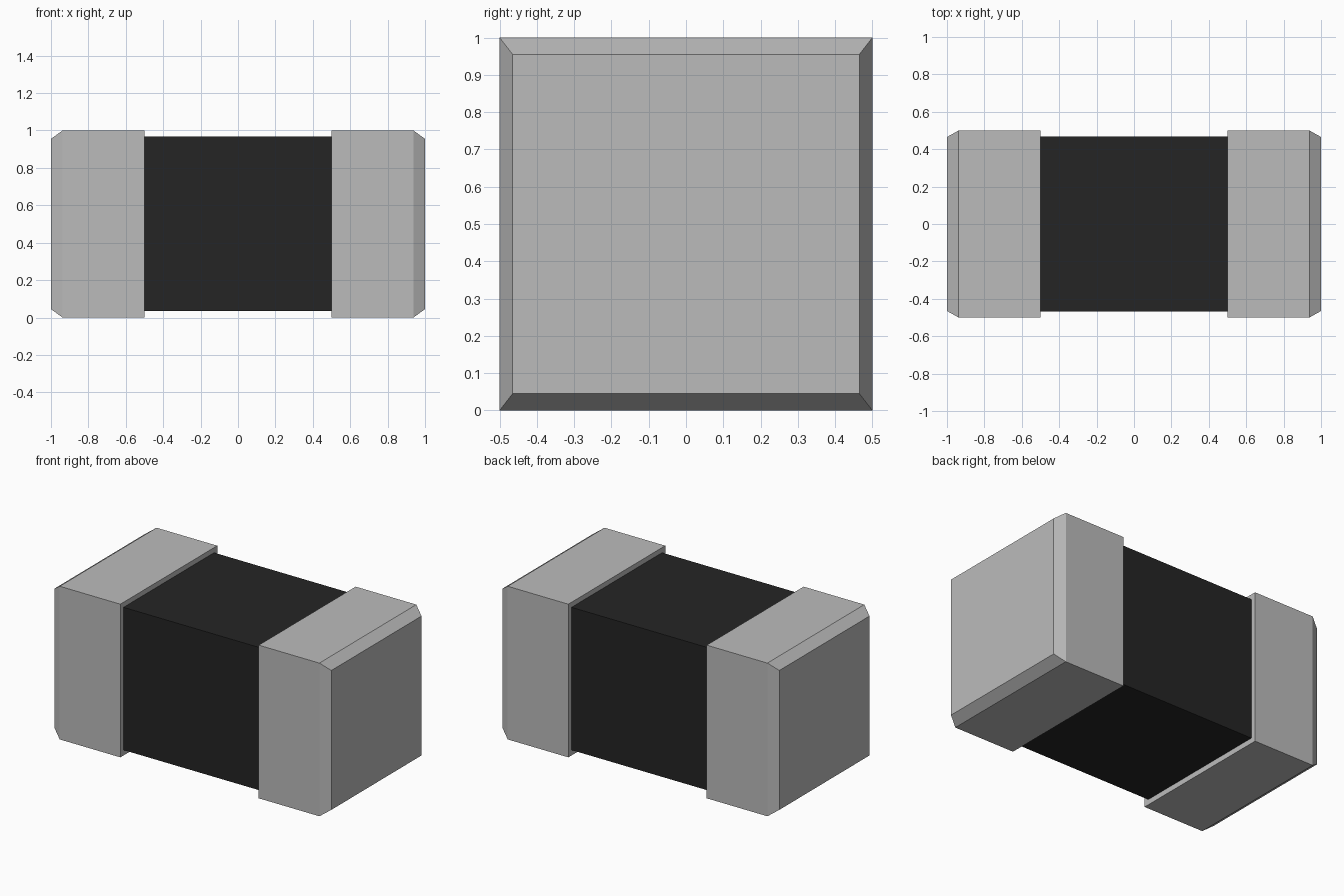
import bpy
import bmesh

cube = bpy.data.objects.get("Cube")
if cube:
    bpy.data.objects.remove(cube, do_unlink=True)


def material(name, value):
    mat = bpy.data.materials.new(name)
    mat.use_nodes = True
    colour = (value, value, value, 1)
    mat.diffuse_color = colour
    mat.node_tree.nodes["Principled BSDF"].inputs["Base Color"].default_value = colour
    return mat


def loft(name, sections, mat):
    """Join rectangular sections (x, half depth, bottom, top) into a closed block."""
    bm = bmesh.new()
    rings = []
    for x, half, low, high in sections:
        corners = [(-half, low), (half, low), (half, high), (-half, high)]
        rings.append([bm.verts.new((x, y, z)) for y, z in corners])
    for a, b in zip(rings, rings[1:]):
        for i in range(4):
            j = (i + 1) % 4
            bm.faces.new((a[i], a[j], b[j], b[i]))
    bm.faces.new(rings[0])
    bm.faces.new(rings[-1])
    bmesh.ops.recalc_face_normals(bm, faces=bm.faces)
    mesh = bpy.data.meshes.new(name)
    bm.to_mesh(mesh)
    bm.free()
    mesh.materials.append(mat)
    obj = bpy.data.objects.new(name, mesh)
    bpy.context.collection.objects.link(obj)


silver = material("silver_grey", 0.5)
black = material("matt_black", 0.018)

# Dark central block
loft("body", [(-0.5, 0.467, 0.035, 0.967), (0.5, 0.467, 0.035, 0.967)], black)

# Metal end caps with chamfered outer rims
for side, name in ((1, "left_end_cap"), (-1, "right_end_cap")):
    loft(name, [(side * 0.5, 0.5, 0, 1),
                (side * 0.938, 0.5, 0, 1),
                (side * 1.0, 0.465, 0.045, 0.955)], silver)
